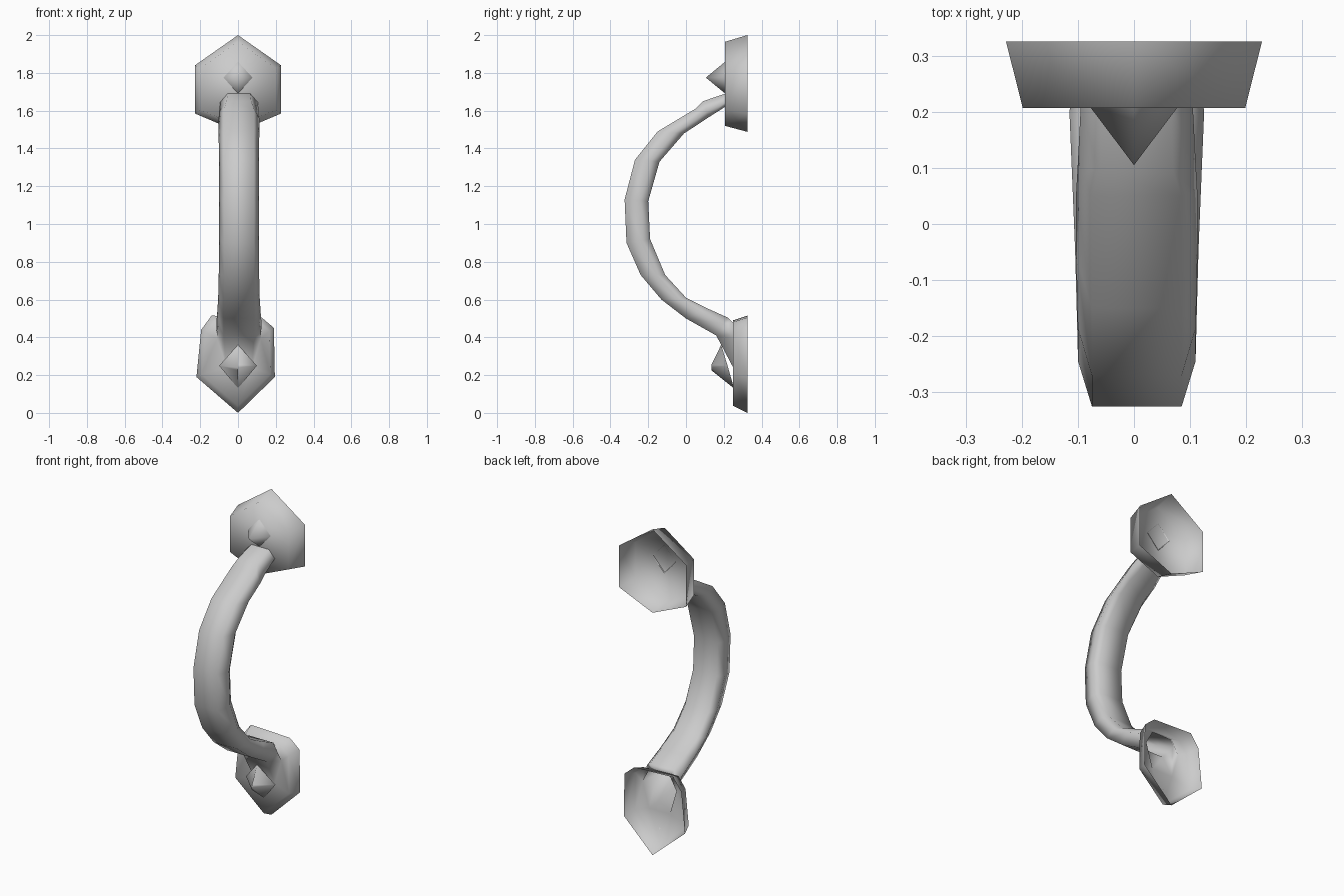
import bpy
import bmesh

cube = bpy.data.objects.get("Cube")
if cube:
    bpy.data.objects.remove(cube, do_unlink=True)

metal = bpy.data.materials.new("plain grey metal")
metal.use_nodes = True
GREY = (0.6, 0.6, 0.6, 1.0)
metal.diffuse_color = GREY
metal.node_tree.nodes["Principled BSDF"].inputs["Base Color"].default_value = GREY


def skin(bm, rings):
    """Join rings of matching points with quads; return the vertex loops."""
    loops = [[bm.verts.new(p) for p in ring] for ring in rings]
    count = len(loops[0])
    for a, b in zip(loops, loops[1:]):
        for i in range(count):
            j = (i + 1) % count
            bm.faces.new((a[i], a[j], b[j], b[i]))
    return loops


def finish(name, bm):
    """Turn the shell into a smooth shaded grey object."""
    bmesh.ops.remove_doubles(bm, verts=bm.verts, dist=0.0005)
    bmesh.ops.recalc_face_normals(bm, faces=bm.faces)
    for face in bm.faces:
        face.smooth = True
    mesh = bpy.data.meshes.new(name)
    bm.to_mesh(mesh)
    bm.free()
    mesh.materials.append(metal)
    bpy.context.collection.objects.link(bpy.data.objects.new(name, mesh))


def plate_rings(outline, front, back, centre_z, taper):
    """Back rim and narrower front edge of an open-backed plate."""
    rim = [(x, back, z) for x, z in outline]
    face = [(x * taper, front, centre_z + (z - centre_z) * taper) for x, z in outline]
    return [rim, face]


def diamond(y, z, half_x, up, down, lean=0.0):
    return [(0, y - lean, z + up), (half_x, y, z), (0, y + lean, z - down), (-half_x, y, z)]


def loop_edges(bm, loop):
    return [bm.edges.get((a, b)) for a, b in zip(loop, loop[1:] + loop[:1])]


# Upper mounting plate, hollow at the back
bm = bmesh.new()
upper = [(0, 2.0), (0.228, 1.84), (0.228, 1.585), (0, 1.488), (-0.228, 1.585), (-0.228, 1.84)]
bm.faces.new(skin(bm, plate_rings(upper, 0.207, 0.325, 1.73, 0.87))[-1])
finish("upper_plate", bm)

# Pointed screw studs
studs = {
    "upper_stud": [diamond(0.105, 1.775, 0, 0, 0),
                   diamond(0.211, 1.775, 0.08, 0.087, 0.087)],
    "lower_stud": [diamond(0.135, 0.24, 0, 0.015, 0.015),
                   diamond(0.22, 0.25, 0.1, 0.11, 0.12, 0.034)],
}
for name, rings in studs.items():
    bm = bmesh.new()
    skin(bm, rings)
    finish(name, bm)

# Bowed grip: front y, z, back y, z, face half width, side half width
stations = [
    (0.207, 1.69, 0.207, 1.62, 0.06, 0.10),
    (0.09, 1.65, 0.12, 1.565, 0.065, 0.105),
    (0.05, 1.61, 0.06, 1.525, 0.08, 0.108),
    (-0.15, 1.49, -0.01, 1.48, 0.08, 0.108),
    (-0.27, 1.34, -0.14, 1.33, 0.08, 0.105),
    (-0.325, 1.13, -0.20, 1.12, 0.08, 0.105),
    (-0.315, 0.90, -0.19, 0.92, 0.08, 0.105),
    (-0.24, 0.73, -0.11, 0.73, 0.08, 0.107),
    (-0.13, 0.60, 0.0, 0.61, 0.08, 0.11),
    (0.0, 0.50, 0.12, 0.55, 0.08, 0.115),
    (0.16, 0.41, 0.22, 0.505, 0.08, 0.12),
    (0.25, 0.24, 0.25, 0.475, 0.07, 0.115),
]
rings = []
for fy, fz, by, bz, face, side in stations:
    my, mz = fy + (by - fy) * 0.65, fz + (bz - fz) * 0.65
    section = [(face, fy, fz), (side, my, mz), (face, by, bz),
               (-face, by, bz), (-side, my, mz), (-face, fy, fz)]
    rings.append([(x + 0.005, y, z) for x, y, z in section])

# The grip flows into the hollow lower plate as one shell
bm = bmesh.new()
grip_end = skin(bm, rings)[-1]
lower = [(0, 0), (0.195, 0.19), (0.19, 0.45), (0.125, 0.505),
         (-0.14, 0.515), (-0.195, 0.44), (-0.22, 0.19)]
plate_edge = skin(bm, plate_rings(lower, 0.25, 0.325, 0.31, 0.88))[-1]
bmesh.ops.triangle_fill(bm, use_beauty=True, normal=(0, -1, 0),
                        edges=loop_edges(bm, grip_end) + loop_edges(bm, plate_edge))
finish("grip_and_lower_plate", bm)
